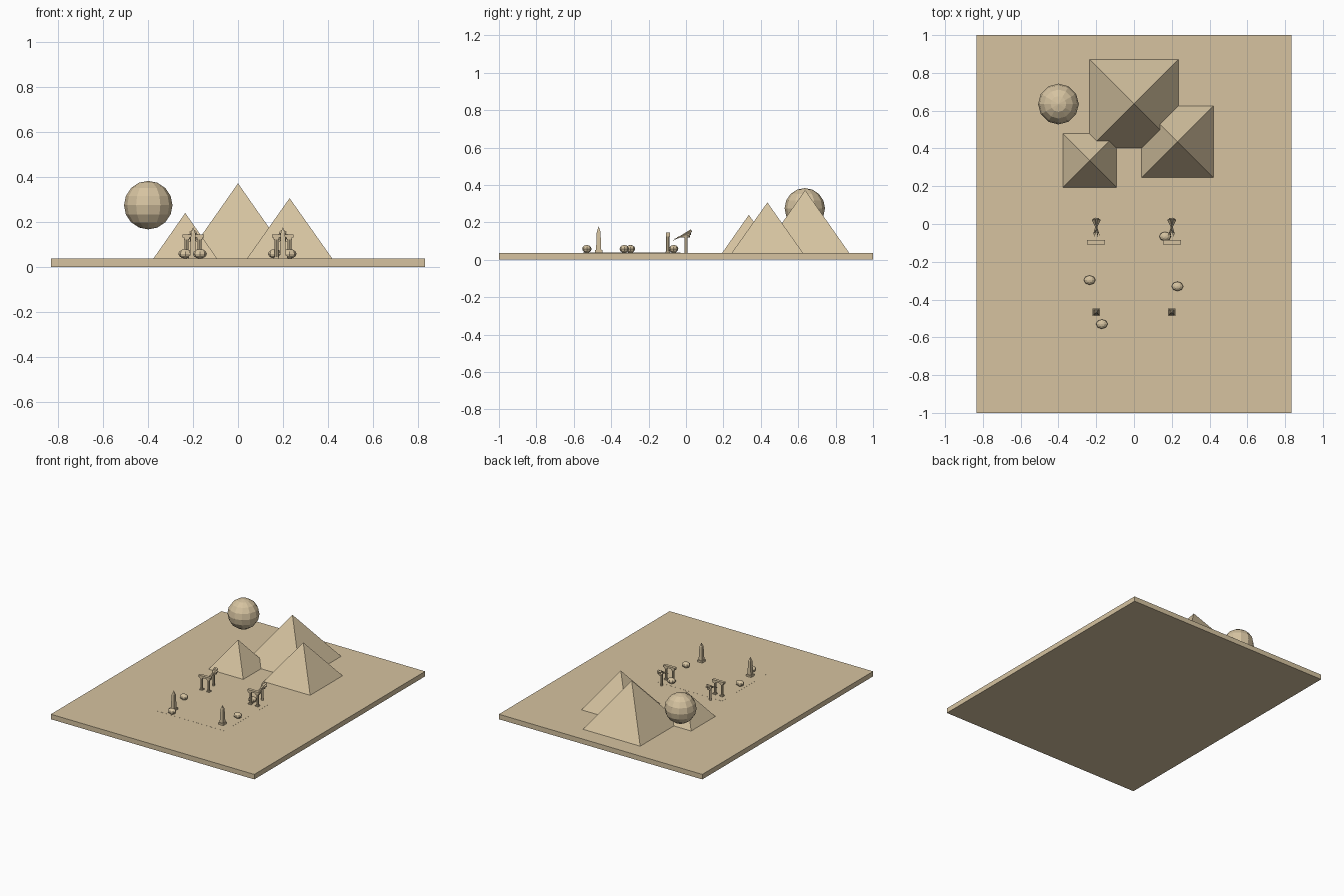
import bpy
import math
from mathutils import Vector

if "Cube" in bpy.data.objects:
    bpy.data.objects.remove(bpy.data.objects["Cube"])

GROUND = 0.037  # top of the base slab

sand = bpy.data.materials.new("sandstone")
sand.diffuse_color = (0.67, 0.545, 0.352, 1)
sand.use_nodes = True
sand.node_tree.nodes["Principled BSDF"].inputs["Base Color"].default_value = sand.diffuse_color


def finish(name, scale=None):
    ob = bpy.context.object
    ob.name = name
    if scale:
        ob.scale = scale
    ob.data.materials.append(sand)
    return ob


def box(name, center, size):
    bpy.ops.mesh.primitive_cube_add(size=1, location=center)
    return finish(name, size)


def square_taper(name, x, y, z0, z1, half0, half1):
    # four-sided frustum or pyramid aligned with the axes
    bpy.ops.mesh.primitive_cone_add(
        vertices=4, radius1=half0 * math.sqrt(2), radius2=half1 * math.sqrt(2),
        depth=z1 - z0, location=(x, y, (z0 + z1) / 2), rotation=(0, 0, math.pi / 4))
    return finish(name)


def cylinder(name, x, y, z0, z1, r, sides=8):
    bpy.ops.mesh.primitive_cylinder_add(
        vertices=sides, radius=r, depth=z1 - z0, location=(x, y, (z0 + z1) / 2))
    return finish(name)


def spike(name, start, end, r):
    # cone with its base at start and its tip at end
    a, b = Vector(start), Vector(end)
    d = b - a
    bpy.ops.mesh.primitive_cone_add(
        vertices=5, radius1=r, radius2=0, depth=d.length, location=(a + b) / 2,
        rotation=d.to_track_quat('Z', 'Y').to_euler())
    return finish(name)


# desert slab and paved court
box("desert_base", (0, 0, GROUND / 2), (1.668, 2, GROUND))
box("court_paving", (0, -0.29, GROUND), (0.55, 0.52, 0.001))

# three pyramids
for name, x, y, half, top in (("large_pyramid", 0, 0.637, 0.235, 0.372),
                              ("medium_pyramid", 0.23, 0.435, 0.19, 0.306),
                              ("small_pyramid", -0.235, 0.336, 0.142, 0.24)):
    square_taper(name, x, y, GROUND, top, half, 0)

# low-poly sun floating behind
bpy.ops.mesh.primitive_uv_sphere_add(segments=12, ring_count=8, radius=0.108,
                                     location=(-0.4, 0.635, 0.275))
finish("sun")

for side, x in (("left", -0.2), ("right", 0.2)):
    # obelisk
    box(side + "_obelisk_foot", (x, -0.467, GROUND + 0.007), (0.04, 0.04, 0.014))
    square_taper(side + "_obelisk_shaft", x, -0.467, GROUND + 0.014, 0.15, 0.014, 0.01)
    square_taper(side + "_obelisk_tip", x, -0.467, 0.15, 0.178, 0.01, 0)

    # gate: two columns with feet and capitals under a lintel
    for part, dx in (("a", -0.029), ("b", 0.029)):
        n = side + "_gate_column_" + part
        cylinder(n, x + dx, -0.097, GROUND, 0.125, 0.009)
        box(n + "_foot", (x + dx, -0.097, GROUND + 0.004), (0.024, 0.024, 0.008))
        box(n + "_capital", (x + dx, -0.097, 0.127), (0.024, 0.022, 0.008))
    box(side + "_gate_lintel", (x, -0.097, 0.138), (0.095, 0.022, 0.014))

    # palm: trunk with swept fronds
    cylinder(side + "_palm_trunk", x, 0, GROUND, 0.13, 0.009, 6)
    for i in range(6):
        a = i * math.tau / 6
        c, s = math.cos(a), math.sin(a)
        spike(side + "_palm_frond", (x - 0.016 * c, 0.024 - 0.006 * s, 0.14 - 0.017 * s),
              (x + 0.02 * c, -0.065 + 0.012 * s, 0.11 + 0.012 * s), 0.009)

# scattered boulders
for x, y in ((-0.235, -0.297), (0.23, -0.33), (-0.17, -0.53), (0.165, -0.066)):
    bpy.ops.mesh.primitive_uv_sphere_add(segments=8, ring_count=6, radius=1,
                                         location=(x, y, GROUND + 0.021))
    finish("boulder", (0.031, 0.025, 0.021))
